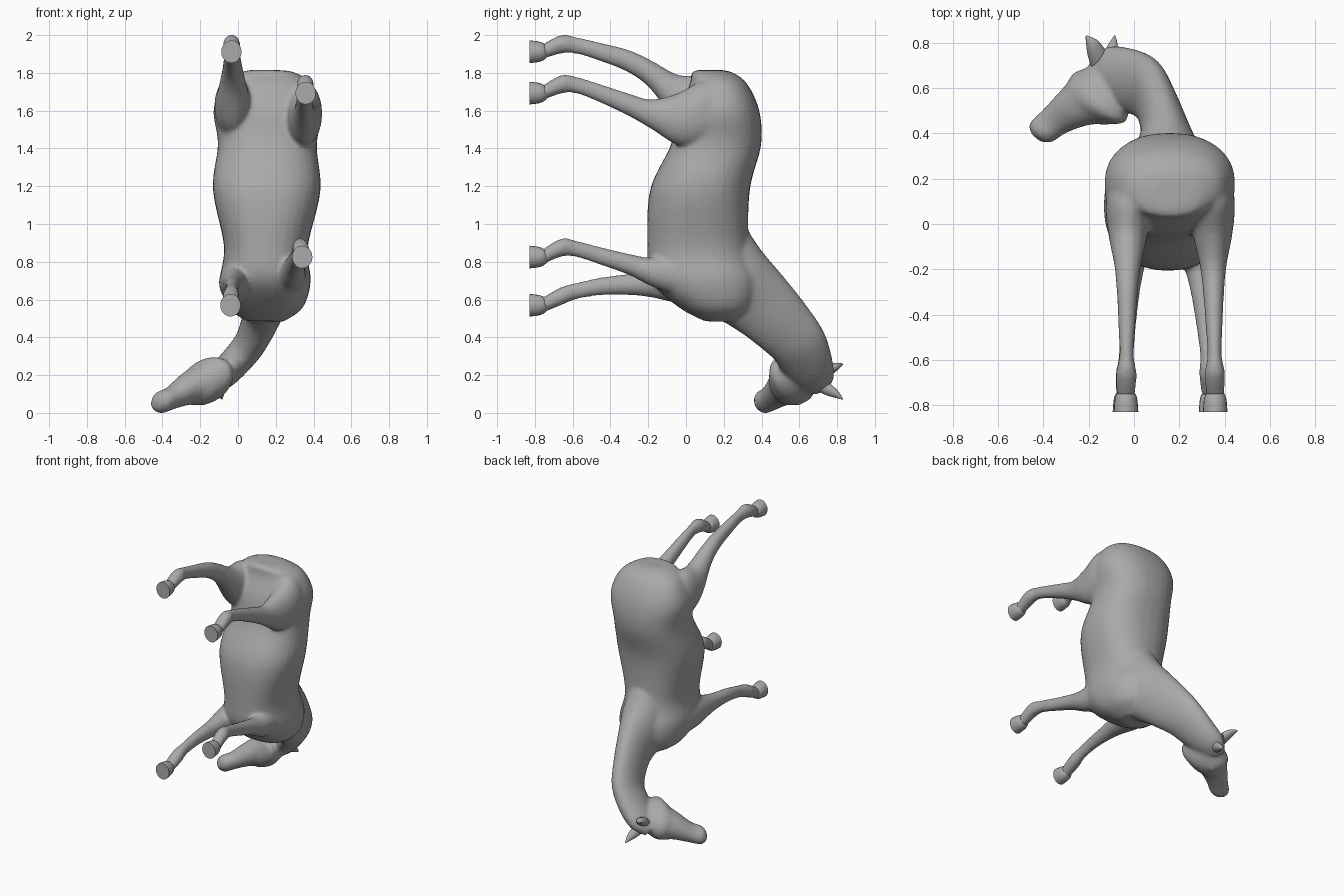
import bpy, bmesh, math
from mathutils import Vector

if "Cube" in bpy.data.objects:
    bpy.data.objects.remove(bpy.data.objects["Cube"])

grey = bpy.data.materials.new("plain_grey")
grey.diffuse_color = (0.4, 0.4, 0.4, 1)
grey.use_nodes = True
grey.node_tree.nodes["Principled BSDF"].inputs["Base Color"].default_value = grey.diffuse_color


def spline(a, b, c, d, t):
    return 0.5 * (2 * b + (c - a) * t + (2 * a - 5 * b + 4 * c - d) * t * t
                  + (3 * b - a - 3 * c + d) * t ** 3)


def loft(bm, rings, steps=5, sides=32, power=2.0):
    """Skin oval rings, each given as (crest point, under point, half width)."""
    r = [(Vector(a), Vector(b), w) for a, b, w in rings]
    fine = []
    for i in range(len(r) - 1):
        q = [r[max(i - 1, 0)], r[i], r[i + 1], r[min(i + 2, len(r) - 1)]]
        for s in range(steps):
            fine.append([spline(*[k[n] for k in q], s / steps) for n in range(3)])
    fine.append(list(r[-1]))
    mids = [(a + b) / 2 for a, b, _ in fine]
    loops = []
    for i, (a, b, w) in enumerate(fine):
        tangent = mids[min(i + 1, len(mids) - 1)] - mids[max(i - 1, 0)]
        up = (a - b) / 2
        side = up.cross(tangent).normalized() * w
        loop = []
        for k in range(sides):
            t = 2 * math.pi * k / sides
            c, s = math.cos(t), math.sin(t)
            c = math.copysign(abs(c) ** (2 / power), c)
            s = math.copysign(abs(s) ** (2 / power), s)
            loop.append(bm.verts.new(mids[i] + up * c + side * s))
        loops.append(loop)
    faces = [bm.faces.new(loops[0][::-1]), bm.faces.new(loops[-1])]
    for p, q in zip(loops, loops[1:]):
        for k in range(sides):
            n = (k + 1) % sides
            faces.append(bm.faces.new((p[k], p[n], q[n], q[k])))
    bmesh.ops.recalc_face_normals(bm, faces=faces)


def finish(bm, name):
    mesh = bpy.data.meshes.new(name)
    bm.to_mesh(mesh)
    bm.free()
    mesh.materials.append(grey)
    ob = bpy.data.objects.new(name, mesh)
    bpy.context.collection.objects.link(ob)
    return ob


def smooth(ob, angle):
    bpy.ops.object.select_all(action='DESELECT')
    ob.select_set(True)
    bpy.context.view_layer.objects.active = ob
    bpy.ops.object.shade_smooth_by_angle(angle=math.radians(angle))


skin = bmesh.new()

# Trunk from rump to chest: z, under y, back y, half width
trunk = [(1.815, 0.06, 0.19, 0.08), (1.80, 0.03, 0.25, 0.15), (1.74, 0.02, 0.325, 0.235),
         (1.60, -0.04, 0.388, 0.288), (1.42, -0.08, 0.398, 0.262), (1.18, -0.19, 0.338, 0.285),
         (0.88, -0.205, 0.335, 0.222), (0.70, -0.185, 0.39, 0.24),
         (0.56, -0.04, 0.36, 0.20), (0.485, 0.1, 0.27, 0.10)]
loft(skin, [((0.135 + z / 70, y1, z), (0.135 + z / 70, y0, z), w)
            for z, y0, y1, w in trunk], steps=6, power=2.35)

# Neck, turning towards the side as it reaches the head
loft(skin, [((0.15, 0.32, 0.98), (0.15, 0.10, 0.54), 0.16),
            ((0.15, 0.40, 0.86), (0.14, 0.21, 0.475), 0.15),
            ((0.14, 0.51, 0.73), (0.13, 0.31, 0.41), 0.108),
            ((0.11, 0.63, 0.58), (0.095, 0.40, 0.34), 0.09),
            ((0.07, 0.73, 0.43), (0.045, 0.46, 0.29), 0.083),
            ((-0.02, 0.775, 0.285), (-0.015, 0.49, 0.25), 0.082),
            ((-0.12, 0.78, 0.18), (-0.05, 0.52, 0.22), 0.078),
            ((-0.19, 0.72, 0.12), (-0.09, 0.54, 0.19), 0.06)])

# Head: centre, half depth along its own upright, half width
up = Vector((-0.62, 0.64, -0.43)).normalized()
head = [((-0.09, 0.65, 0.20), 0.08, 0.06), ((-0.145, 0.565, 0.178), 0.165, 0.11),
        ((-0.20, 0.53, 0.153), 0.137, 0.108), ((-0.26, 0.508, 0.13), 0.106, 0.085),
        ((-0.35, 0.452, 0.08), 0.077, 0.06), ((-0.41, 0.405, 0.056), 0.067, 0.057),
        ((-0.438, 0.385, 0.048), 0.032, 0.025)]
loft(skin, [(Vector(c) + up * h, Vector(c) - up * h, w) for c, h, w in head])

# Brow and eye swellings on both sides of the head
side = Vector((0.57, 0, -0.82)).normalized()
for s in (-1, 1):
    ball = bmesh.ops.create_icosphere(skin, subdivisions=3, radius=0.026)
    bmesh.ops.translate(skin, verts=ball["verts"],
                        vec=Vector((-0.225, 0.595, 0.125)) + side * s * 0.075)

# Legs: shared stations from hoof to body, half depth and half width per pair
stations = (-0.76, -0.66, -0.58, -0.45, -0.30, -0.18, -0.04, 0.10, 0.24)
hind = ((0.04, 0.05, 0.045, 0.05, 0.061, 0.08, 0.14, 0.17, 0.12),
        (0.04, 0.046, 0.032, 0.038, 0.047, 0.06, 0.088, 0.10, 0.07))
fore = ((0.041, 0.049, 0.044, 0.048, 0.057, 0.077, 0.11, 0.11),
        (0.04, 0.045, 0.033, 0.038, 0.05, 0.068, 0.085, 0.09))


def leg(name, size, x_foot, x_top, heights):
    rings = []
    for y, z, h, w in zip(stations, heights, *size):
        x = x_foot + (x_top - x_foot) * (y + 0.76) / 0.86
        rings.append(((x, y, z + h), (x, y, z - h), w))
    loft(skin, rings, sides=20)
    # Hoof flaring down to a flat sole
    hoof = bmesh.new()
    z = heights[0]
    loft(hoof, [((x_foot, y, z + h), (x_foot, y, z - h), w) for y, h, w in
                ((-0.828, 0.06, 0.054), (-0.785, 0.055, 0.051),
                 (-0.757, 0.046, 0.045), (-0.735, 0.03, 0.03))], steps=3, sides=20)
    smooth(finish(hoof, name + "_hoof"), 45)


leg("hind_right", hind, 0.358, 0.345, (1.693, 1.74, 1.735, 1.69, 1.63, 1.58, 1.555, 1.59, 1.58))
leg("hind_left", hind, -0.035, -0.025, (1.912, 1.952, 1.945, 1.91, 1.86, 1.785, 1.65, 1.615, 1.58))
leg("front_right", fore, 0.34, 0.265, (0.825, 0.875, 0.868, 0.83, 0.785, 0.745, 0.73, 0.71))
leg("front_left", fore, -0.04, -0.01, (0.570, 0.618, 0.645, 0.67, 0.68, 0.687, 0.69, 0.69))

# Fuse trunk, neck, head and legs into one smooth skin
rough = finish(skin, "rough_skin")
m = rough.modifiers.new("fuse", 'REMESH')
m.mode = 'VOXEL'
m.voxel_size = 0.011
m = rough.modifiers.new("soften", 'SMOOTH')
m.factor = 0.5
m.iterations = 12
graph = bpy.context.evaluated_depsgraph_get()
mesh = bpy.data.meshes.new_from_object(rough.evaluated_get(graph))
mesh.materials.clear()
mesh.materials.append(grey)
horse = bpy.data.objects.new("horse_body", mesh)
bpy.context.collection.objects.link(horse)
bpy.data.objects.remove(rough)
smooth(horse, 60)

# Pointed ears
wide = Vector((0.61, 0.75, 0.25)).normalized()
for name, pts in (("left_ear", ((-0.16, 0.735, 0.215), (-0.185, 0.785, 0.242), (-0.212, 0.83, 0.258))),
                  ("right_ear", ((-0.115, 0.72, 0.14), (-0.1, 0.775, 0.105), (-0.085, 0.83, 0.072)))):
    ear = bmesh.new()
    loft(ear, [(Vector(p) + wide * h, Vector(p) - wide * h, t)
               for p, h, t in zip(pts, (0.05, 0.036, 0.003), (0.03, 0.022, 0.003))], sides=16)
    smooth(finish(ear, name), 50)
